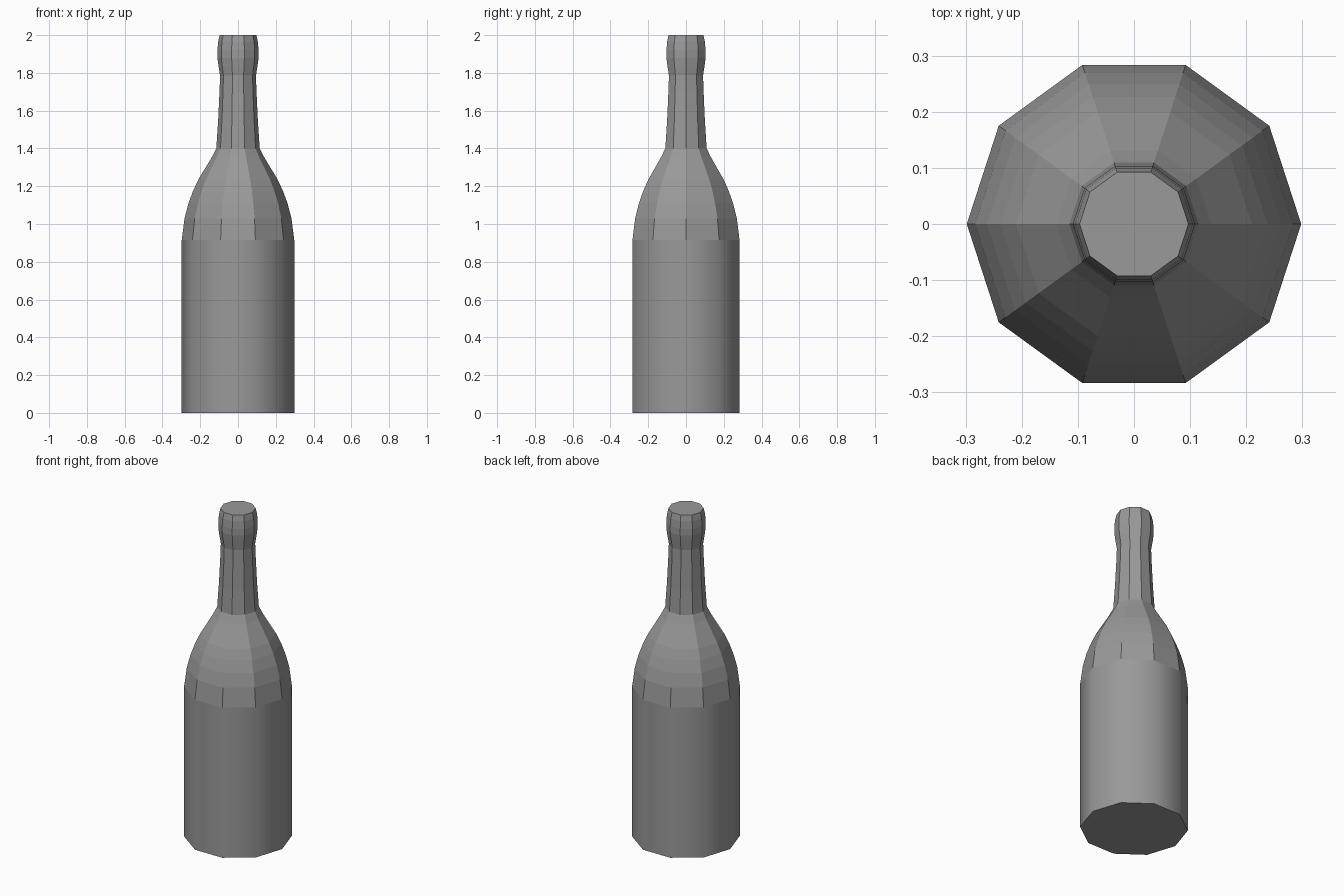
import bpy, bmesh
from math import cos, sin, tau

if "Cube" in bpy.data.objects:
    bpy.data.objects.remove(bpy.data.objects["Cube"])

SIDES = 10
# (radius, height) outline: body, shoulder, neck, lip
PROFILE = [(0.298, 0.0), (0.298, 0.915), (0.283, 1.03), (0.262, 1.11),
           (0.238, 1.175), (0.210, 1.235), (0.168, 1.305), (0.138, 1.355),
           (0.115, 1.40), (0.105, 1.55), (0.098, 1.70), (0.095, 1.785),
           (0.103, 1.835), (0.109, 1.88), (0.109, 1.92), (0.105, 1.965),
           (0.097, 2.0)]

bm = bmesh.new()
rings = [[bm.verts.new((r * cos(tau * i / SIDES), r * sin(tau * i / SIDES), z))
          for i in range(SIDES)] for r, z in PROFILE]

# Side walls: smooth body, faceted shoulder and neck
for level, (low, high) in enumerate(zip(rings, rings[1:])):
    for i in range(SIDES):
        j = (i + 1) % SIDES
        face = bm.faces.new((low[i], low[j], high[j], high[i]))
        face.smooth = level == 0

# Base and top caps
bm.faces.new(rings[0][::-1])
bm.faces.new(rings[-1])

# Crisp edges around the ends of the smooth body
for ring in rings[:2]:
    for i in range(SIDES):
        bm.edges.get((ring[i], ring[(i + 1) % SIDES])).smooth = False

mesh = bpy.data.meshes.new("bottle")
bm.to_mesh(mesh)
bm.free()

# Dark grey glass
glass = bpy.data.materials.new("dark_grey")
glass.diffuse_color = (0.32, 0.32, 0.32, 1)
glass.use_nodes = True
glass.node_tree.nodes["Principled BSDF"].inputs["Base Color"].default_value = glass.diffuse_color
mesh.materials.append(glass)
bpy.context.collection.objects.link(bpy.data.objects.new("bottle", mesh))
